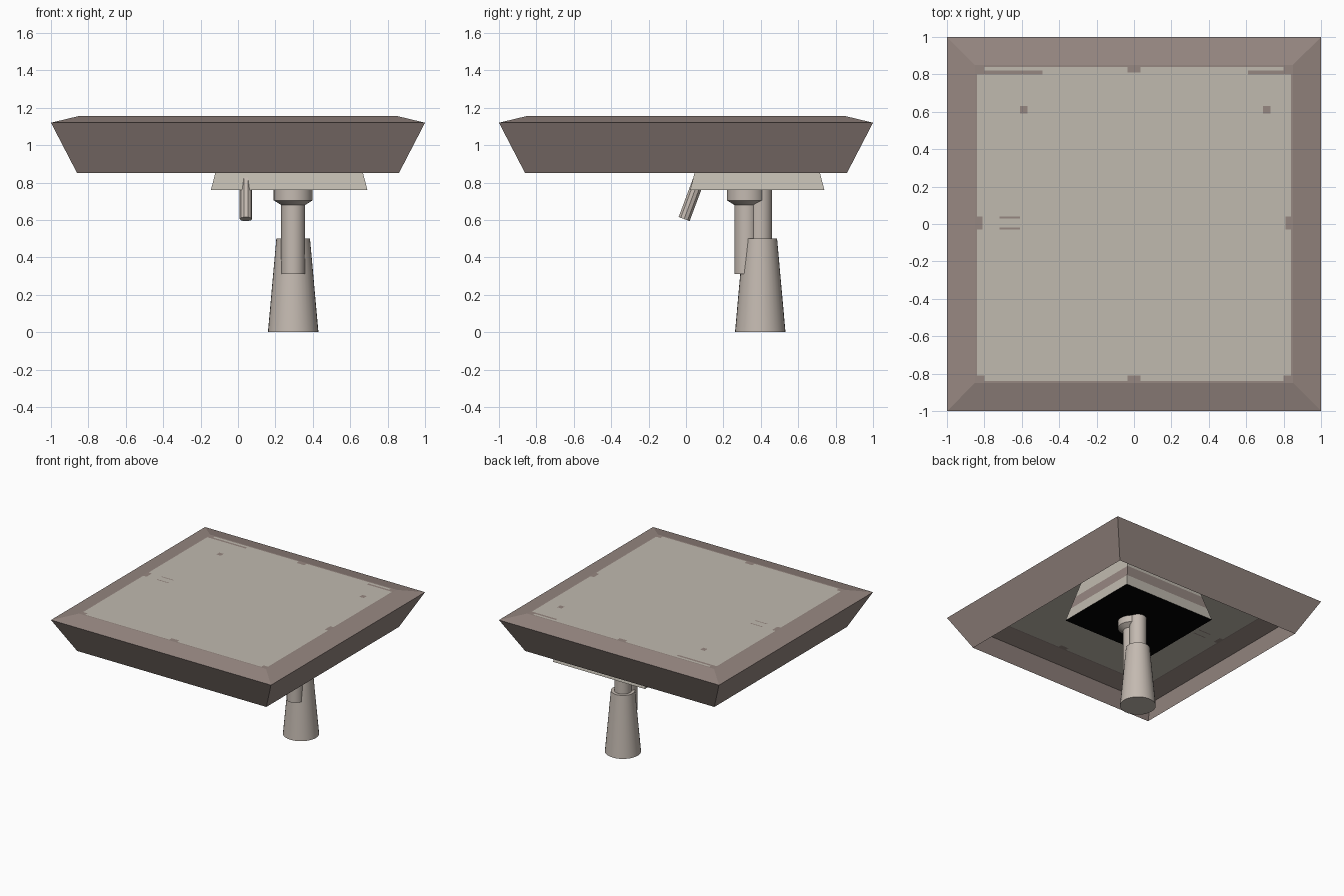
import bpy, bmesh, math
from mathutils import Vector

if "Cube" in bpy.data.objects:
    bpy.data.objects.remove(bpy.data.objects["Cube"], do_unlink=True)


def material(name, rgb):
    m = bpy.data.materials.new(name)
    lin = [((c / 255 + 0.055) / 1.055) ** 2.4 if c > 10 else 0.0 for c in rgb] + [1.0]
    m.use_nodes = True
    m.diffuse_color = lin
    m.node_tree.nodes["Principled BSDF"].inputs["Base Color"].default_value = lin
    return m


BEIGE = material("warm_beige", (192, 186, 175))
BROWN = material("grey_brown", (150, 135, 129))
POST = material("post_beige", (196, 186, 177))
BLACK = material("black", (0, 0, 0))


def finish(name, bm, mats):
    mesh = bpy.data.meshes.new(name)
    bm.to_mesh(mesh)
    bm.free()
    for m in mats:
        mesh.materials.append(m)
    ob = bpy.data.objects.new(name, mesh)
    bpy.context.collection.objects.link(ob)
    return ob


def stack(name, rings, mats, caps=(True, True), rule=None):
    """Rectangular rings (x0, x1, y0, y1, z) bridged from first to last."""
    bm = bmesh.new()
    loops = [[bm.verts.new(p) for p in ((a, c, z), (b, c, z), (b, d, z), (a, d, z))]
             for a, b, c, d, z in rings]
    for lo, hi in zip(loops, loops[1:]):
        for i in range(4):
            j = (i + 1) % 4
            bm.faces.new((lo[i], lo[j], hi[j], hi[i]))
    if caps[0]:
        bm.faces.new(loops[0][::-1])
    if caps[1]:
        bm.faces.new(loops[-1])
    bm.normal_update()
    if rule:
        for f in bm.faces:
            f.material_index = rule(f)
    return finish(name, bm, mats)


def turned(name, x, y, profile, sides=32):
    """Round part from (radius, z) pairs, capped at both ends."""
    bm = bmesh.new()
    loops = [[bm.verts.new((x + r * math.cos(math.tau * i / sides),
                            y + r * math.sin(math.tau * i / sides), z))
              for i in range(sides)] for r, z in profile]
    for lo, hi in zip(loops, loops[1:]):
        for i in range(sides):
            j = (i + 1) % sides
            bm.faces.new((lo[i], lo[j], hi[j], hi[i]))
    bm.faces.new(loops[0][::-1])
    bm.faces.new(loops[-1])
    return finish(name, bm, [POST])


def smooth(ob):
    bpy.ops.object.select_all(action='DESELECT')
    ob.select_set(True)
    bpy.context.view_layer.objects.active = ob
    bpy.ops.object.shade_smooth_by_angle(angle=math.radians(35))


def square(h, z):
    return (-h, h, -h, h, z)


# Thin tray rim: sloping walls, open below, and a bevelled top border
TOP = 1.156
stack("tray_rim", [square(0.86, 0.85), square(1.0, 1.12), square(0.85, TOP)],
      [BROWN], caps=(False, False))

# Tray top: beige field with worn brown notches, as rectangles x0, x1, y0, y1
worn = [(-0.84, -0.49, 0.80, 0.82), (0.61, 0.84, 0.80, 0.82),
        (-0.61, -0.57, 0.59, 0.63), (0.69, 0.73, 0.59, 0.63),
        (-0.72, -0.61, 0.03, 0.04), (-0.72, -0.61, -0.03, -0.02)]
for s in (-1, 1):
    ends = sorted((s * 0.81, s * 0.85))
    worn += [(-0.035, 0.035, *ends), (*ends, -0.03, 0.04)]
    for t in (-1, 1):
        worn.append((*sorted((s * 0.80, s * 0.85)), *sorted((t * 0.81, t * 0.85))))

edges = [-0.85, -0.84, 0.84, 0.85]
xs = sorted(set(edges + [v for r in worn for v in r[:2]]))
ys = sorted(set(edges + [v for r in worn for v in r[2:]]))
bm = bmesh.new()
grid = [[bm.verts.new((x, y, TOP)) for y in ys] for x in xs]
for i in range(len(xs) - 1):
    for j in range(len(ys) - 1):
        f = bm.faces.new((grid[i][j], grid[i + 1][j], grid[i + 1][j + 1], grid[i][j + 1]))
        cx, cy = (xs[i] + xs[i + 1]) / 2, (ys[j] + ys[j + 1]) / 2
        brown = max(abs(cx), abs(cy)) > 0.84 or any(
            a < cx < b and c < cy < d for a, b, c, d in worn)
        f.material_index = int(brown)
finish("tray_top", bm, [BEIGE, BROWN])


# Tapered mounting block under the tray, banded by height, black underneath
def block_ring(z):
    inset = (z - 0.76) * 0.26
    return (-0.145 + inset, 0.692 - inset, 0.022 + inset, 0.74 - inset, z)


def block_colour(f):
    if f.normal.z < -0.9:
        return 2
    return int(0.86 < f.calc_center_median().z < 0.96)


stack("mounting_block", [block_ring(z) for z in (0.76, 0.86, 0.96, 1.15)],
      [BEIGE, BROWN, BLACK], caps=(True, False), rule=block_colour)

# Support: tapered foot with an inner post, and a collared tube in front
smooth(turned("tapered_foot", 0.295, 0.397, [(0.135, 0), (0.09, 0.5)]))
smooth(turned("inner_post", 0.295, 0.397, [(0.064, 0.45), (0.064, 0.77)]))
smooth(turned("collared_tube", 0.295, 0.323,
              [(0.064, 0.31), (0.064, 0.68), (0.104, 0.705), (0.104, 0.765)]))

# Tilted handle at the front of the block
low, high = Vector((0.042, -0.01, 0.605)), Vector((0.042, 0.1, 0.9))
handle = turned("tilted_handle", 0, 0, [(0.033, 0), (0.033, (high - low).length)], 10)
handle.location = low
handle.rotation_euler = (high - low).to_track_quat('Z', 'Y').to_euler()
